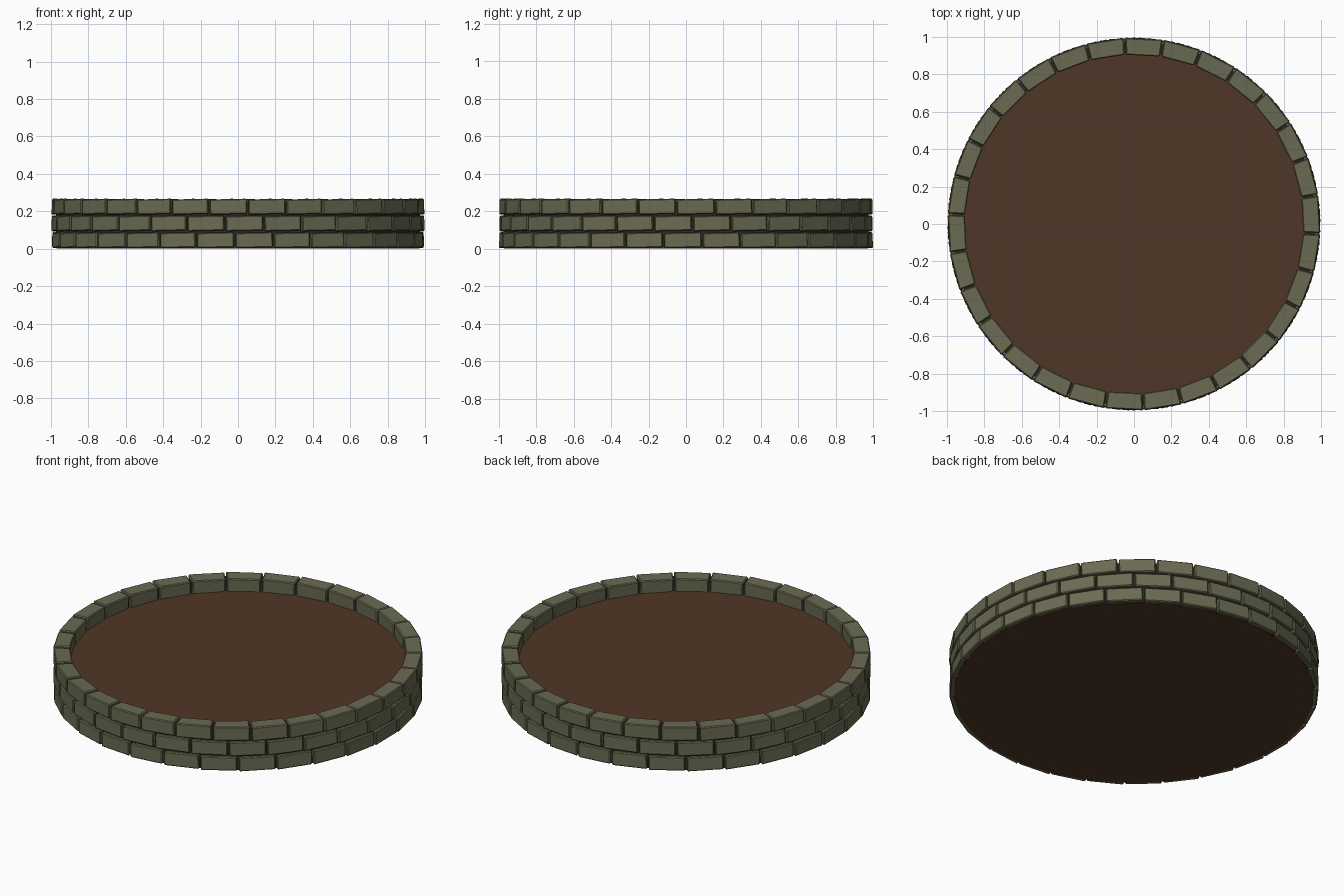
import bpy, bmesh, math
from mathutils import Matrix, Vector

if "Cube" in bpy.data.objects:
    bpy.data.objects.remove(bpy.data.objects["Cube"])

def material(name, col):
    m = bpy.data.materials.new(name)
    m.diffuse_color = (*col, 1)
    m.use_nodes = True
    m.node_tree.nodes["Principled BSDF"].inputs["Base Color"].default_value = m.diffuse_color
    return m

STONE = material("mossy stone", (0.145, 0.145, 0.086))
MORTAR = material("dark mortar", (0.030, 0.030, 0.019))
SOIL = material("brown soil", (0.080, 0.038, 0.019))

def finish(bm, name, mat):
    bmesh.ops.recalc_face_normals(bm, faces=bm.faces)
    me = bpy.data.meshes.new(name)
    bm.to_mesh(me)
    bm.free()
    me.materials.append(mat)
    ob = bpy.data.objects.new(name, me)
    bpy.context.collection.objects.link(ob)
    return ob

N = 30
STEP = 2 * math.pi / N
R_IN, R_OUT, GAP, HEIGHT = 0.902, 0.992, 0.005, 0.081

def brick():
    """One wedge-shaped brick on the +x side, bevelled, centred on z = 0."""
    bm = bmesh.new()
    bmesh.ops.create_cube(bm, size=1)
    for v in bm.verts:
        r = R_OUT if v.co.x > 0 else R_IN
        half = r * math.tan(STEP / 2) - GAP
        v.co = (r, math.copysign(half, v.co.y), math.copysign(HEIGHT / 2, v.co.z))
    bmesh.ops.bevel(bm, geom=bm.edges[:], offset=0.005, segments=1, affect='EDGES')
    # slight lean so the joints are not perfectly straight
    mid = Vector(((R_IN + R_OUT) / 2, 0, 0))
    lean = Matrix.Rotation(math.radians(1.3), 4, 'X') @ Matrix.Rotation(math.radians(-1.0), 4, 'Y')
    bm.transform(Matrix.Translation(mid) @ lean @ Matrix.Translation(-mid))
    me = bpy.data.meshes.new("brick_unit")
    bm.to_mesh(me)
    bm.free()
    return me

# Three brick courses; each has its own joint offset (degrees)
unit = brick()
for name, z, joint in (("bottom_course", 0.045, 5), ("middle_course", 0.135, 2), ("top_course", 0.224, 9)):
    bm = bmesh.new()
    for i in range(N):
        start = len(bm.verts)
        bm.from_mesh(unit)
        bm.verts.ensure_lookup_table()
        a = math.radians(joint) + (i + 0.5) * STEP
        bmesh.ops.transform(bm, verts=bm.verts[start:],
                            matrix=Matrix.Translation((0, 0, z)) @ Matrix.Rotation(a, 4, 'Z'))
    finish(bm, name, STONE)
bpy.data.meshes.remove(unit)

# Mortar ring inside the wall, seen only in the joints
bm = bmesh.new()
rings = []
for r, z in ((0.92, 0.006), (0.974, 0.006), (0.974, 0.25), (0.92, 0.25)):
    rings.append([bm.verts.new((r * math.cos(2 * math.pi * k / 60), r * math.sin(2 * math.pi * k / 60), z))
                  for k in range(60)])
for j in range(4):
    a, b = rings[j], rings[(j + 1) % 4]
    for k in range(60):
        n = (k + 1) % 60
        bm.faces.new((a[k], a[n], b[n], b[k]))
finish(bm, "mortar_ring", MORTAR)

# Soil fill, with a wider base plate under the wall
for name, r, z0, z1 in (("soil_fill", 0.925, 0.004, 0.19), ("soil_base", 0.97, 0.002, 0.0055)):
    bm = bmesh.new()
    bmesh.ops.create_cone(bm, cap_ends=True, segments=60, radius1=r, radius2=r, depth=z1 - z0,
                          matrix=Matrix.Translation((0, 0, (z0 + z1) / 2)))
    finish(bm, name, SOIL)
